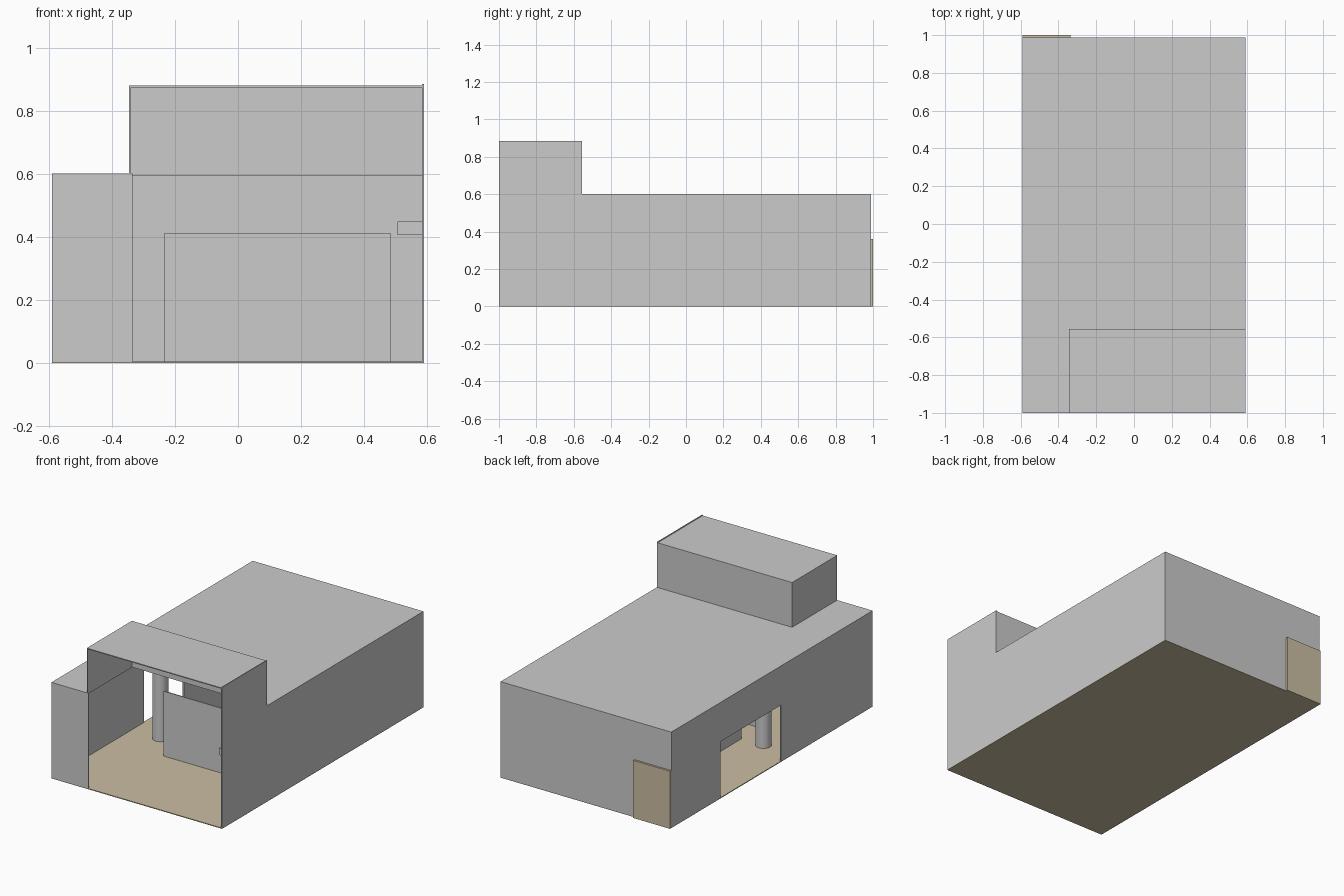
import bpy, bmesh, math
from mathutils import Vector

if "Cube" in bpy.data.objects:
    bpy.data.objects.remove(bpy.data.objects["Cube"])


def material(name, rgb):
    m = bpy.data.materials.new(name)
    m.diffuse_color = (*rgb, 1)
    m.use_nodes = True
    m.node_tree.nodes["Principled BSDF"].inputs["Base Color"].default_value = m.diffuse_color
    return m


GREY = material("wall_grey", (0.60, 0.60, 0.60))
TAN = material("floor_tan", (0.60, 0.51, 0.37))


def finish(name, bm, mat):
    bmesh.ops.recalc_face_normals(bm, faces=bm.faces)
    me = bpy.data.meshes.new(name)
    bm.to_mesh(me)
    bm.free()
    me.materials.append(mat)
    ob = bpy.data.objects.new(name, me)
    bpy.context.collection.objects.link(ob)
    return ob


def slab(name, axis, profile, lo, hi, mat=GREY):
    """Extrude a flat outline along x ('x': points are y,z) or z ('z': points are x,y)."""
    bm = bmesh.new()
    put = (lambda p: (lo, p[0], p[1])) if axis == 'x' else (lambda p: (p[0], p[1], lo))
    face = bm.faces.new([bm.verts.new(put(p)) for p in profile])
    ext = bmesh.ops.extrude_face_region(bm, geom=[face])
    move = Vector((hi - lo, 0, 0)) if axis == 'x' else Vector((0, 0, hi - lo))
    bmesh.ops.translate(bm, vec=move,
                        verts=[v for v in ext["geom"] if isinstance(v, bmesh.types.BMVert)])
    return finish(name, bm, mat)


def box(name, x, y, z, mat=GREY):
    return slab(name, 'z', [(x[0], y[0]), (x[1], y[0]), (x[1], y[1]), (x[0], y[1])], z[0], z[1], mat)


X, F, B = 0.59, -1.0, 0.988      # half width, front and back
T = 0.006                        # wall thickness
G, H, TOP = 0.005, 0.60, 0.88    # floor top, main roof, tower roof
TX, TY = -0.345, -0.555          # left side and back of the tower

# Floor
box("floor", (-X, X), (F, B), (0, G), TAN)

# Right wall, stepping up at the tower
slab("right_wall", 'x', [(F, G), (B, G), (B, H), (TY, H), (TY, TOP + 0.004), (F, TOP + 0.004)], X - T, X)

# Left wall with wide opening
slab("left_wall", 'x', [(F, G), (-0.095, G), (-0.095, 0.355), (0.50, 0.355),
                        (0.50, G), (B, G), (B, H), (F, H)], -X, -X + T)

# Back wall and short front wall
box("back_wall", (-X + T, X - T), (B - T, B), (G, H))
box("front_wall", (-X + T, -0.335), (F, F + T), (G, H))

# Main roof, open below the tower
slab("main_roof", 'z', [(-X + T, F + T), (TX, F + T), (TX, TY), (X - T, TY),
                        (X - T, B - T), (-X + T, B - T)], H - T, H)

# Entrance tower
box("tower_left_wall", (TX, TX + T), (F, TY), (H - T, TOP - T))
box("tower_back_wall", (TX + T, X - T), (TY - T, TY), (H - T, TOP - T))
box("tower_roof", (TX, X - T), (F, TY), (TOP - T, TOP))

# Interior partitions
box("front_partition", (-0.235, 0.485), (-0.399, -0.392), (G, 0.41))
box("long_partition", (-0.235, -0.228), (-0.21, 0.515), (G, 0.41))

# Round columns
for name, y in (("front_column", -0.215), ("rear_column", 0.51)):
    bm = bmesh.new()
    bmesh.ops.create_cone(bm, cap_ends=True, segments=32, radius1=0.046, radius2=0.046, depth=H - G)
    bmesh.ops.translate(bm, vec=(-0.385, y, (H + G) / 2), verts=bm.verts)
    ob = finish(name, bm, GREY)
    for p in ob.data.polygons:
        p.use_smooth = abs(p.normal.z) < 0.5

# Plate projecting from the right wall
box("wall_plate", (0.505, X - T), (-0.91, -0.90), (0.405, 0.448))

# Back door
box("back_door", (-X, -0.335), (B, 1.0), (0, 0.36), TAN)
